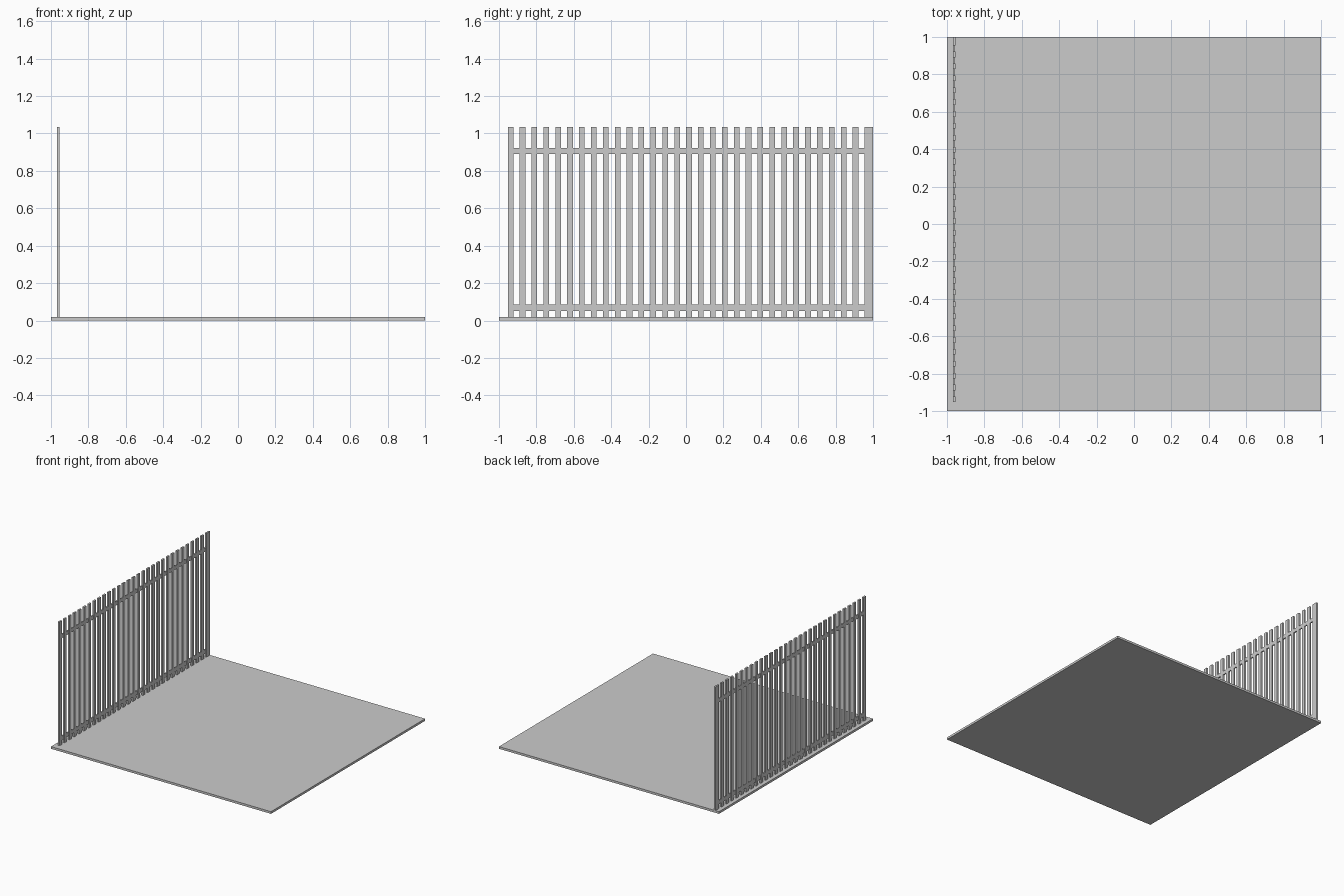
import bpy

if "Cube" in bpy.data.objects:
    bpy.data.objects.remove(bpy.data.objects["Cube"])

# Single flat grey for the whole model
grey = bpy.data.materials.new("light_grey")
grey.use_nodes = True
COLOUR = (0.6, 0.6, 0.6, 1)
grey.diffuse_color = COLOUR
grey.node_tree.nodes["Principled BSDF"].inputs["Base Color"].default_value = COLOUR


def box(name, low, high):
    """Axis-aligned box between two corners."""
    centre = [(a + b) / 2 for a, b in zip(low, high)]
    bpy.ops.mesh.primitive_cube_add(size=1, location=centre)
    obj = bpy.context.object
    obj.name = name
    obj.scale = [b - a for a, b in zip(low, high)]
    bpy.ops.object.transform_apply(location=False, rotation=False, scale=True)
    obj.data.materials.append(grey)
    return obj


FLOOR_TOP = 0.018
FENCE_TOP = 1.035
X0, X1 = -0.969, -0.955
START, PITCH, WIDTH = -0.953, 0.0636, 0.03

# Ground slab
box("floor_slab", (-1, -1, 0), (1, 1, FLOOR_TOP))

# Row of upright pickets, repeated along the side
picket = box("fence_pickets", (X0, START, FLOOR_TOP), (X1, START + WIDTH, FENCE_TOP))
row = picket.modifiers.new("row", 'ARRAY')
row.count = 30
row.use_relative_offset = False
row.use_constant_offset = True
row.constant_offset_displace = (0, PITCH, 0)

# Wider post closing the back end
box("end_post", (X0, 0.954, FLOOR_TOP), (X1, 1, FENCE_TOP))

# Two horizontal rails, slightly thinner than the pickets
for name, low, high in (("lower_rail", 0.052, 0.085), ("upper_rail", 0.89, 0.921)):
    box(name, (X0 + 0.002, START + 0.005, low), (X1 - 0.002, 0.96, high))
